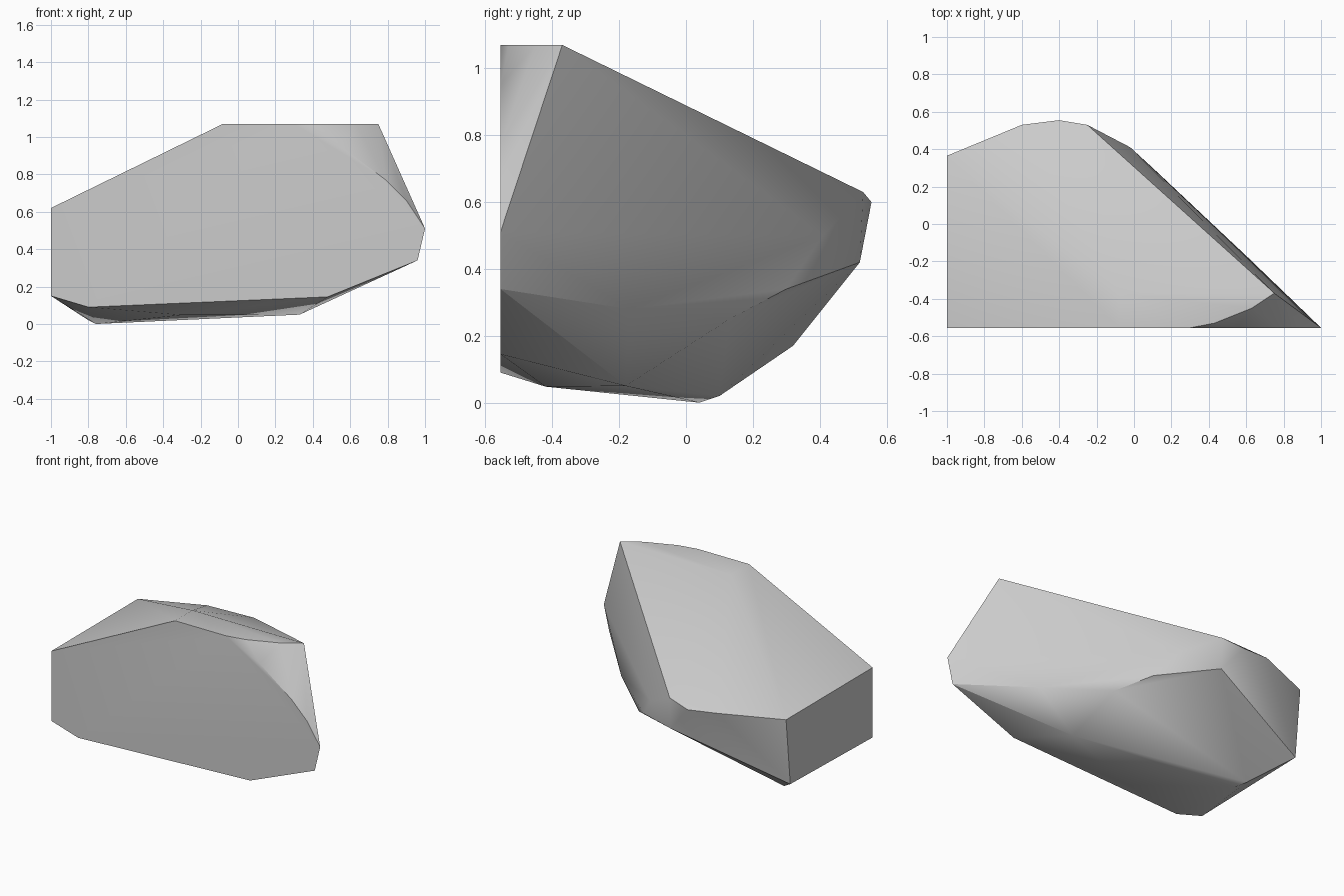
import bpy, bmesh, math

if "Cube" in bpy.data.objects:
    bpy.data.objects.remove(bpy.data.objects["Cube"], do_unlink=True)

FRONT, LEFT, TOP = -0.555, -1.0, 1.07

# flat broken front: outline as (x, z)
front = [(LEFT, 0.62), (-0.08, TOP), (0.3, TOP), (0.55, 0.95), (0.79, 0.77), (0.9, 0.66),
         (1, 0.51), (0.96, 0.34), (0.48, 0.145), (-0.8, 0.09), (LEFT, 0.15)]
# level top: rim as (x, y)
top_rim = [(-0.08, -0.37), (0.43, -0.53), (0.63, -0.45), (0.75, -0.37)]
# flat left end: back corners as (y, z)
left_end = [(0.365, 0.62), (0.32, 0.17)]
# weathered corners of the back, right flank and underside
back_crest = [(-0.6, 0.53, 0.62), (-0.4, 0.555, 0.6), (-0.25, 0.53, 0.63)]
flank = [(-0.25, 0.52, 0.42), (-0.02, 0.41, 0.5), (-0.05, 0.41, 0.43),
         (0.1, 0.3, 0.34), (0.26, 0.13, 0.25), (0.6, -0.17, 0.28)]
underside = [(0.33, -0.18, 0.05), (-0.76, 0.04, 0), (-0.8, 0.1, 0.02), (-0.3, -0.42, 0.048)]

points = [(x, FRONT, z) for x, z in front]
points += [(x, y, TOP) for x, y in top_rim]
points += [(LEFT, y, z) for y, z in left_end]
points += back_crest + flank + underside

# wrap the corners into one solid and merge coplanar triangles
bm = bmesh.new()
for p in points:
    bm.verts.new(p)
hull = bmesh.ops.convex_hull(bm, input=bm.verts)
loose = [v for v in bm.verts if not v.link_faces]
bmesh.ops.delete(bm, geom=loose, context='VERTS')
bmesh.ops.dissolve_limit(bm, angle_limit=math.radians(1), verts=bm.verts, edges=bm.edges)
bmesh.ops.recalc_face_normals(bm, faces=bm.faces)

mesh = bpy.data.meshes.new("rock_fragment")
bm.to_mesh(mesh)
bm.free()
rock = bpy.data.objects.new("rock_fragment", mesh)
bpy.context.collection.objects.link(rock)

# plain stone colour
stone = bpy.data.materials.new("grey_stone")
stone.use_nodes = True
colour = (0.6, 0.6, 0.6, 1)
stone.diffuse_color = colour
stone.node_tree.nodes["Principled BSDF"].inputs["Base Color"].default_value = colour
mesh.materials.append(stone)

# soft worn facets, crisp breaks
bpy.ops.object.select_all(action='DESELECT')
rock.select_set(True)
bpy.context.view_layer.objects.active = rock
bpy.ops.object.shade_smooth_by_angle(angle=math.radians(30))
